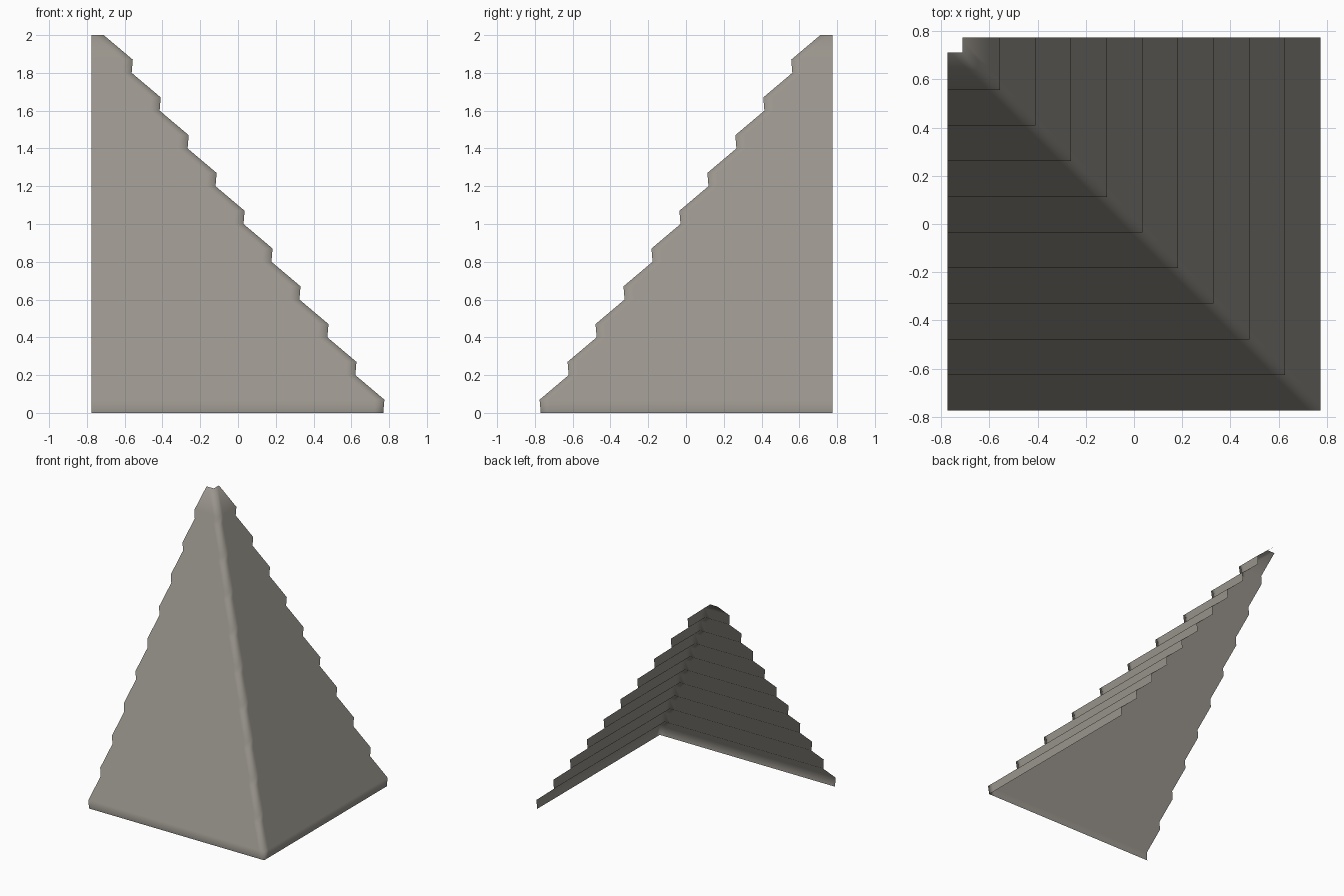
import bpy
import bmesh

if "Cube" in bpy.data.objects:
    bpy.data.objects.remove(bpy.data.objects["Cube"])

HALF = 0.775      # half the footprint
COURSES = 10      # overlapping roof courses
RISE = 0.2        # height of one course
RUN = 0.148       # setback of one course
LIP = 0.07        # height of the front edge of a course
UNDERCUT = 0.006  # lip leans outward by this much
SUPPORT = 0.05    # support points beside the hip keep its rounding narrow

slate = bpy.data.materials.new("warm_grey_roof")
slate.diffuse_color = (0.32, 0.30, 0.265, 1.0)
slate.use_nodes = True
slate.node_tree.nodes["Principled BSDF"].inputs["Base Color"].default_value = slate.diffuse_color


def course_line(bm, d, z):
    """L-shaped line round the hip corner at (d, -d)."""
    pts = [(-HALF, -d), (d - SUPPORT, -d), (d, -d), (d, -d + SUPPORT), (d, HALF)]
    return [bm.verts.new((x, y, z)) for x, y in pts]


# Profile of the slope: lip bottom and lip top for each course, then the top rim
profile = []
for k in range(COURSES):
    d = HALF - RUN * k
    profile += [(d - UNDERCUT, RISE * k), (d, RISE * k + LIP)]
profile.append((HALF - UNDERCUT - RUN * COURSES, RISE * COURSES))

# Open hip corner shell made by joining the lines
bm = bmesh.new()
rows = [course_line(bm, d, z) for d, z in profile]
for low, up in zip(rows, rows[1:]):
    for i in range(len(low) - 1):
        face = bm.faces.new((low[i], low[i + 1], up[i + 1], up[i]))
        face.smooth = True

mesh = bpy.data.meshes.new("roof_hip_corner")
bm.to_mesh(mesh)
bm.free()
mesh.materials.append(slate)
roof = bpy.data.objects.new("roof_hip_corner", mesh)
bpy.context.collection.objects.link(roof)
